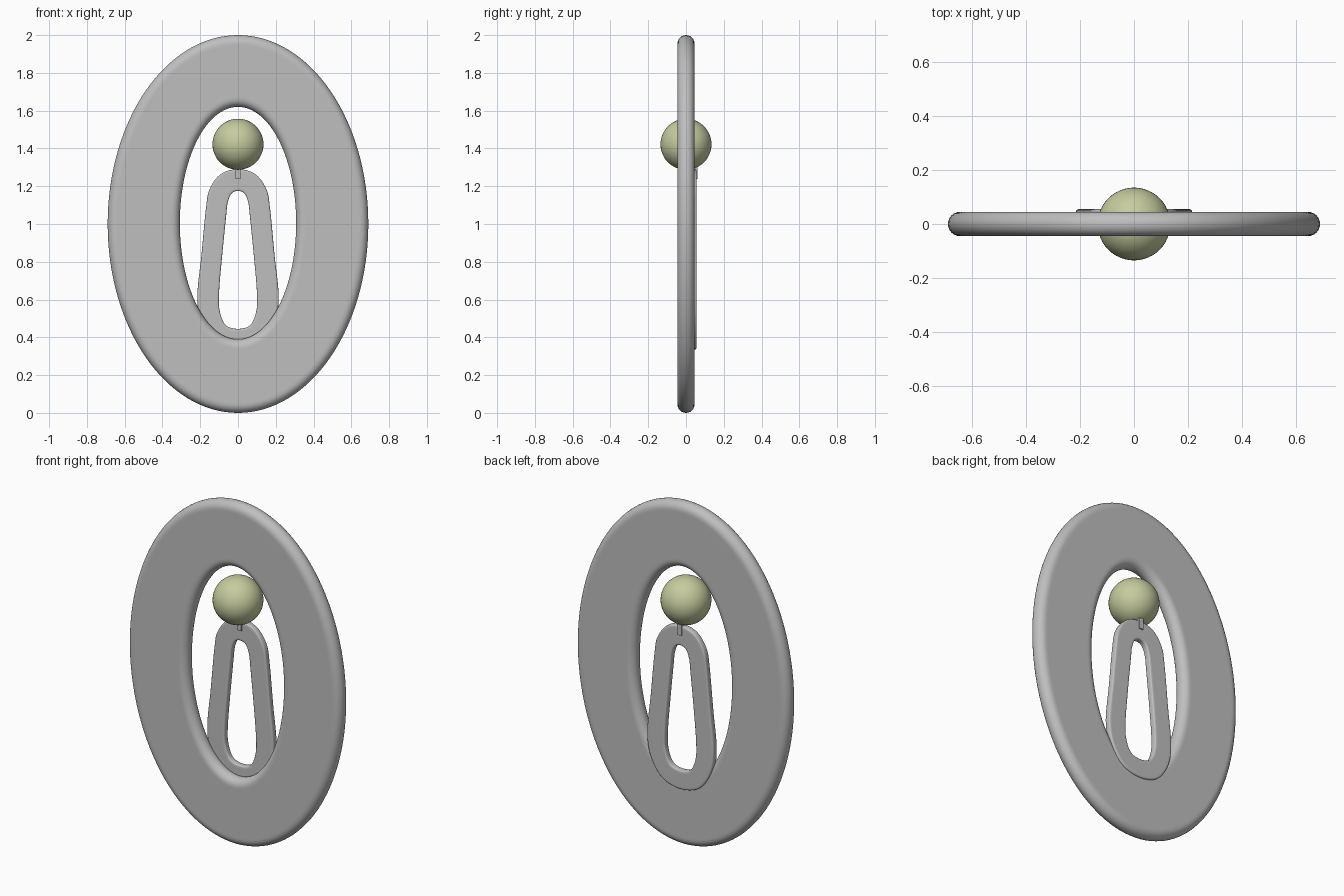
import bpy, bmesh, math
from mathutils import Vector

if "Cube" in bpy.data.objects:
    bpy.data.objects.remove(bpy.data.objects["Cube"])


def material(name, rgb):
    m = bpy.data.materials.new(name)
    m.diffuse_color = (*rgb, 1)
    m.use_nodes = True
    m.node_tree.nodes["Principled BSDF"].inputs["Base Color"].default_value = m.diffuse_color
    return m


GREY = material("satin grey", (0.52, 0.52, 0.52))
GREEN = material("pale olive", (0.56, 0.60, 0.34))


def finish(bm, name, mat, angle=40):
    bmesh.ops.remove_doubles(bm, verts=bm.verts, dist=1e-5)
    bmesh.ops.recalc_face_normals(bm, faces=bm.faces)
    me = bpy.data.meshes.new(name)
    bm.to_mesh(me)
    bm.free()
    me.materials.append(mat)
    ob = bpy.data.objects.new(name, me)
    bpy.context.collection.objects.link(ob)
    bpy.ops.object.select_all(action='DESELECT')
    ob.select_set(True)
    bpy.context.view_layer.objects.active = ob
    bpy.ops.object.shade_smooth_by_angle(angle=math.radians(angle))
    return ob


def band(name, outer, inner, y0, y1, r, mat, steps=6):
    """Closed flat band between two (x, z) outlines with rounded edges."""
    bm = bmesh.new()
    ym, h = (y0 + y1) / 2, (y1 - y0) / 2
    loops = []
    for po, pi in zip(outer, inner):
        d = (po - pi).normalized()
        pts = []
        for base, s in ((po, 1), (pi, -1)):
            c = base - d * r * s
            pts.append((c - d * s * 0.01, ym - s * h))      # support loop
            for side in (-1, 1):
                for k in range(steps + 1):
                    a = math.pi / 2 * (k / steps - (side < 0))
                    pts.append((c + d * s * r * math.cos(a),
                                ym + s * (side * (h - r) + r * math.sin(a))))
            pts.append((c - d * s * 0.01, ym + s * h))
        loops.append([bm.verts.new((p.x, y, p.y)) for p, y in pts])
    n = len(loops[0])
    for i, a in enumerate(loops):
        b = loops[(i + 1) % len(loops)]
        for j in range(n):
            k = (j + 1) % n
            bm.faces.new((a[j], a[k], b[k], b[j]))
    return finish(bm, name, mat)


def ellipse(a, b, cz, n=128):
    return [Vector((a * math.sin(2 * math.pi * i / n), cz + b * math.cos(2 * math.pi * i / n)))
            for i in range(n)]


def smooth_outline(half, steps=8):
    """Mirror a right-hand half outline and run a closed spline through it."""
    p = [Vector(q) for q in half] + [Vector((-x, z)) for x, z in half[-2:0:-1]]
    n, out = len(p), []
    for i in range(n):
        a, b, c, d = p[i - 1], p[i], p[(i + 1) % n], p[(i + 2) % n]
        for k in range(steps):
            t = k / steps
            out.append(0.5 * (2 * b + (c - a) * t + (2 * a - 5 * b + 4 * c - d) * t * t
                              + (3 * b - a - 3 * c + d) * t ** 3))
    return out


# Large oval ring
band("outer_ring", ellipse(0.69, 1.0, 1.0), ellipse(0.308, 0.615, 1.005),
     -0.045, 0.045, 0.045, GREY)

# Small tapered loop hanging behind the opening
loop_out = [(0, 1.29), (0.09, 1.265), (0.15, 1.185), (0.17, 1.08), (0.193, 0.84),
            (0.215, 0.62), (0.195, 0.48), (0.12, 0.37), (0, 0.335)]
loop_in = [(0, 1.175), (0.035, 1.16), (0.055, 1.11), (0.063, 1.04), (0.085, 0.82),
           (0.10, 0.64), (0.097, 0.54), (0.065, 0.465), (0, 0.445)]
band("inner_loop", smooth_outline(loop_out), smooth_outline(loop_in),
     0.018, 0.055, 0.008, GREY, steps=3)

# Bead
bm = bmesh.new()
bmesh.ops.create_uvsphere(bm, u_segments=48, v_segments=24, radius=0.135)
bmesh.ops.translate(bm, verts=bm.verts, vec=(0, 0, 1.422))
finish(bm, "bead", GREEN)

# Small clip joining the bead to the loop
bm = bmesh.new()
bmesh.ops.create_cube(bm, size=1)
bmesh.ops.scale(bm, verts=bm.verts, vec=(0.026, 0.052, 0.08))
bmesh.ops.translate(bm, verts=bm.verts, vec=(0, 0.036, 1.278))
finish(bm, "bead_clip", GREY)
